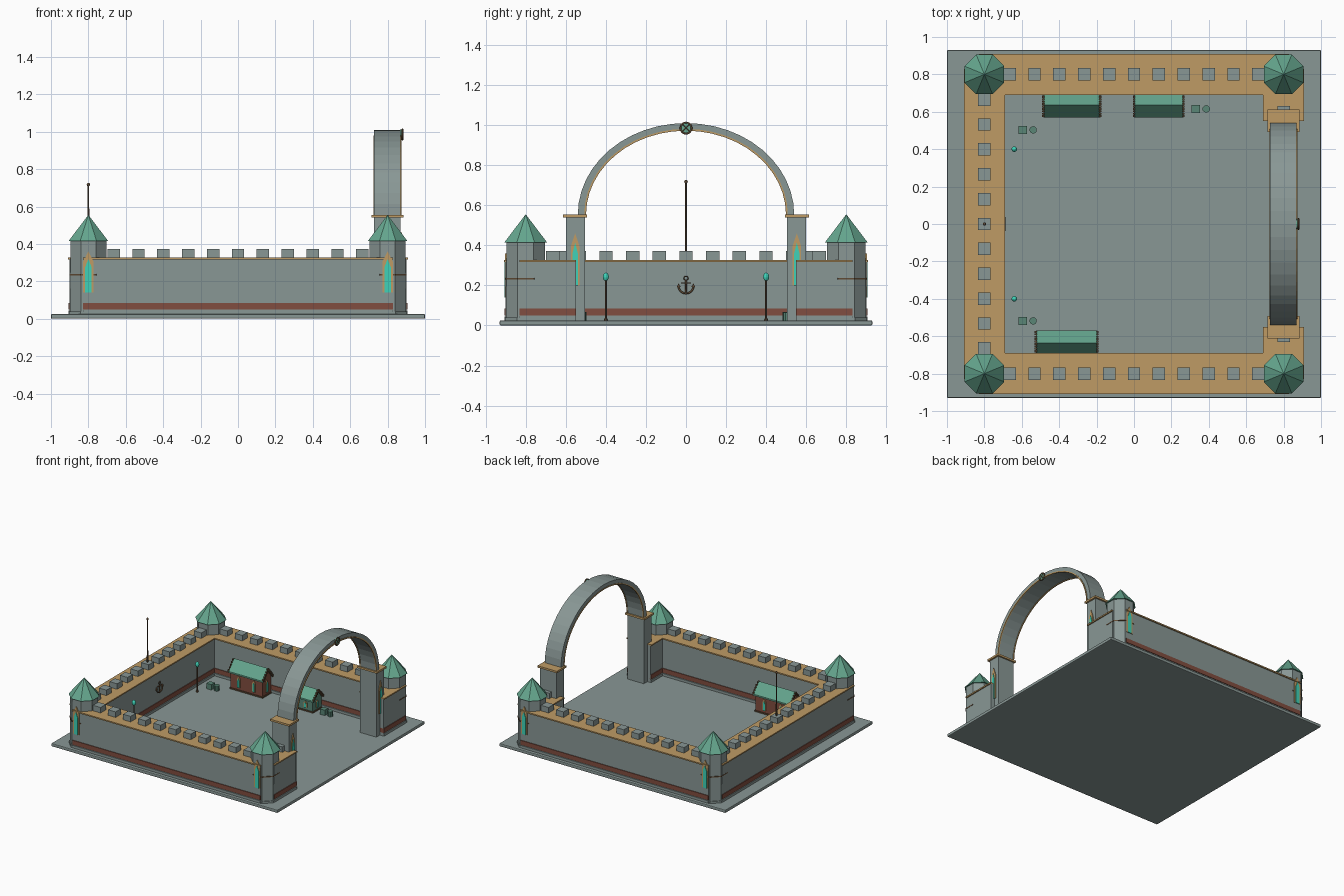
import bpy, bmesh
from math import pi, cos, sin

if "Cube" in bpy.data.objects:
    bpy.data.objects.remove(bpy.data.objects["Cube"])


def material(name, c):
    m = bpy.data.materials.new(name)
    m.diffuse_color = (*c, 1)
    m.use_nodes = True
    m.node_tree.nodes["Principled BSDF"].inputs["Base Color"].default_value = m.diffuse_color
    return m


STONE = material("stone", (0.25, 0.31, 0.30))
TAN = material("sandstone", (0.52, 0.33, 0.13))
RUST = material("rust", (0.22, 0.075, 0.05))
ROOF = material("copper_roof", (0.13, 0.38, 0.27))
GREEN = material("green_paint", (0.10, 0.24, 0.18))
GLOW = material("teal_glow", (0.05, 0.65, 0.48))
BROWN = material("bronze", (0.12, 0.07, 0.035))


def finish(name, bm, mat):
    bmesh.ops.recalc_face_normals(bm, faces=bm.faces[:])
    me = bpy.data.meshes.new(name)
    bm.to_mesh(me)
    bm.free()
    ob = bpy.data.objects.new(name, me)
    bpy.context.collection.objects.link(ob)
    me.materials.append(mat)
    return ob


def box(name, x0, x1, y0, y1, z0, z1, mat=STONE):
    y0, y1 = sorted((y0, y1))
    bm = bmesh.new()
    bmesh.ops.create_cube(bm, size=1)
    for v in bm.verts:
        v.co = ((x0 + x1) / 2 + v.co.x * (x1 - x0), (y0 + y1) / 2 + v.co.y * (y1 - y0),
                (z0 + z1) / 2 + v.co.z * (z1 - z0))
    return finish(name, bm, mat)


def cone(name, x, y, z0, z1, r0, r1, n, mat=STONE, turn=0):
    bm = bmesh.new()
    bmesh.ops.create_cone(bm, cap_ends=True, segments=n, radius1=r0, radius2=r1, depth=z1 - z0)
    ob = finish(name, bm, mat)
    ob.location = (x, y, (z0 + z1) / 2)
    ob.rotation_euler.z = turn
    return ob


def prism(name, pts, x0, x1, mat):
    """Extrude a (y, z) outline along x."""
    bm = bmesh.new()
    f = bm.faces.new([bm.verts.new((x0, y, z)) for y, z in pts])
    r = bmesh.ops.extrude_face_region(bm, geom=[f])
    for v in r["geom"]:
        if isinstance(v, bmesh.types.BMVert):
            v.co.x = x1
    return finish(name, bm, mat)


def ball(name, loc, r, stretch, mat):
    bm = bmesh.new()
    bmesh.ops.create_uvsphere(bm, u_segments=12, v_segments=8, radius=r)
    ob = finish(name, bm, mat)
    ob.location, ob.scale = loc, (1, 1, stretch)
    return ob


def tube(name, pts, r, mat, cyclic=False):
    cu = bpy.data.curves.new(name, 'CURVE')
    cu.dimensions, cu.bevel_depth, cu.bevel_resolution = '3D', r, 1
    cu.use_fill_caps = True
    s = cu.splines.new('POLY')
    s.points.add(len(pts) - 1)
    for p, q in zip(s.points, pts):
        p.co = (*q, 1)
    s.use_cyclic_u = cyclic
    cu.materials.append(mat)
    ob = bpy.data.objects.new(name, cu)
    bpy.context.collection.objects.link(ob)
    return ob


def window(name, loc, turn, w, h):
    """Pointed frame with a glowing pane, facing +x before turning."""
    for part, a, b, x, mat in (("frame", w, h, 0.006, TAN), ("pane", w * 0.6, h * 0.82, 0.010, GLOW)):
        ob = prism(name + "_" + part, [(-a, 0), (a, 0), (a, b * 0.75), (0, b), (-a, b * 0.75)], -0.004, x, mat)
        ob.location, ob.rotation_euler.z = loc, turn


def wall(name, x0, x1, y0, y1, ox, oy):
    """Wall body with plinth, painted band and walkway; ox, oy set the overhang."""
    y0, y1 = sorted((y0, y1))
    for part, e, z0, z1, mat in (("body", 0, 0.02, 0.32, STONE), ("plinth", 0.006, 0.02, 0.045, STONE),
                                 ("band", 0.005, 0.05, 0.085, RUST), ("walkway", 0.009, 0.318, 0.328, TAN)):
        box(name + "_" + part, x0 - e * ox, x1 + e * ox, y0 - e * oy, y1 + e * oy, z0, z1, mat)


def merlon(x, y):
    box("merlon", x - 0.033, x + 0.033, y - 0.033, y + 0.033, 0.325, 0.372)


# ground slab
slab = box("ground_slab", -1, 1, -0.93, 0.93, 0, 0.025)
bev = slab.modifiers.new("edge", 'BEVEL')
bev.width, bev.segments = 0.006, 2

# walls and battlements
wall("west_wall", -0.9, -0.7, -0.83, 0.83, 1, 0)
for s in (-1, 1):
    wall("side_wall", -0.83, 0.83, s * 0.7, s * 0.9, 0, 1)
    wall("gate_wall", 0.7, 0.9, s * 0.55, s * 0.83, 1, 0)
    merlon(0.8, s * 0.598)
for k in range(-5, 6):
    merlon(-0.8, k * 0.133)
    for s in (-1, 1):
        merlon(k * 0.133, s * 0.8)

# corner towers
for sx in (-1, 1):
    for sy in (-1, 1):
        x, y = sx * 0.8, sy * 0.8
        cone("tower", x, y, 0.02, 0.42, 0.106, 0.104, 8, STONE, pi / 8)
        cone("tower_base", x, y, 0.02, 0.04, 0.113, 0.113, 8, STONE, pi / 8)
        cone("tower_ring", x, y, 0.23, 0.238, 0.110, 0.110, 8, BROWN, pi / 8)
        cone("tower_roof", x, y, 0.415, 0.555, 0.115, 0, 8, ROOF, pi / 8)
        window("tower_window", (x, y + sy * 0.097, 0.14), sy * pi / 2, 0.028, 0.22)


# gate arch
def arch(name, a0, b0, a1, b1, x0, x1, mat, n=24):
    outer = [(a0 * cos(pi * i / n), 0.553 + b0 * sin(pi * i / n)) for i in range(n + 1)]
    inner = [(a1 * cos(pi * i / n), 0.553 + b1 * sin(pi * i / n)) for i in range(n, -1, -1)]
    prism(name, outer + inner, x0, x1, mat)


arch("gate_arch", 0.54, 0.457, 0.503, 0.423, 0.727, 0.87, STONE)
for x in (0.724, 0.866):
    arch("arch_trim", 0.508, 0.428, 0.499, 0.419, x, x + 0.009, TAN)
for s in (-1, 1):
    box("gate_pillar", 0.727, 0.87, s * 0.505, s * 0.6, 0.02, 0.545)
    box("pillar_cap", 0.713, 0.884, s * 0.493, s * 0.613, 0.54, 0.555, TAN)
    window("pillar_window", (0.87, s * 0.553, 0.2), 0, 0.022, 0.26)

# medallion on the arch crown
disc = cone("medallion", 0.874, 0, 0, 0.014, 0.027, 0.027, 16, ROOF)
disc.location = (0.874, 0, 0.985)
disc.rotation_euler.y = pi / 2
tube("medallion_rim", [(0.879, 0.028 * cos(i * pi / 8), 0.985 + 0.028 * sin(i * pi / 8)) for i in range(16)],
     0.005, BROWN, True)
for s in (-1, 1):
    tube("medallion_spoke", [(0.882, -0.02, 0.985 - s * 0.02), (0.882, 0.02, 0.985 + s * 0.02)], 0.003, BROWN)


# houses against the inner walls
def house(x0, x1, s, eave, ridge, mat):
    yb, yf, ym = s * 0.69, s * 0.582, s * 0.635
    prism("house_walls", [(yb, 0.02), (yf, 0.02), (yf, eave), (ym, ridge - 0.008), (yb, eave)],
          x0 + 0.012, x1 - 0.012, mat)
    lo, hi = s * 0.570, s * 0.697
    prism("house_roof", [(lo, eave - 0.012), (ym, ridge - 0.012), (hi, eave - 0.012),
                         (hi, eave), (ym, ridge), (lo, eave)], x0, x1, ROOF)
    for x in (x0, x1):
        for end in (lo, hi):
            for i in range(5):
                t = (i + 0.5) / 5
                y, z = ym + (end - ym) * t, ridge + (eave - ridge) * t
                box("gable_stud", x - 0.006, x + 0.006, y - 0.005, y + 0.005, z - 0.014, z + 0.005, BROWN)
    box("house_footing", x0 + 0.006, x1 - 0.006, yb, s * 0.577, 0.02, 0.035, BROWN)
    for t in (0.28, 0.72):
        window("house_window", (x0 + (x1 - x0) * t, yf, 0.055), -s * pi / 2, 0.014, eave - 0.075)
    window("gable_window", (x1 - 0.012, ym, 0.055), 0, 0.013, eave - 0.07)


house(-0.485, -0.18, 1, 0.165, 0.245, RUST)
house(0.0, 0.265, 1, 0.125, 0.195, GREEN)
house(-0.525, -0.195, -1, 0.165, 0.245, RUST)

# crates and barrels
for x, y in ((-0.595, 0.503), (0.33, 0.615), (-0.595, -0.518)):
    box("crate", x - 0.022, x + 0.022, y - 0.022, y + 0.022, 0.02, 0.068, GREEN)
    cone("barrel", x + 0.056, y, 0.02, 0.065, 0.02, 0.02, 10, GREEN)

# lamp posts
for s in (-1, 1):
    cone("lamp_post", -0.64, s * 0.4, 0.02, 0.225, 0.005, 0.005, 8, BROWN)
    cone("lamp_foot", -0.64, s * 0.4, 0.02, 0.035, 0.012, 0.008, 8, BROWN)
    ball("lamp_bulb", (-0.64, s * 0.4, 0.243), 0.015, 1.4, GLOW)

# flagpole
cone("flagpole", -0.8, 0, 0.36, 0.715, 0.006, 0.004, 8, BROWN)
ball("flagpole_finial", (-0.8, 0, 0.717), 0.009, 1, BROWN)

# anchor relief on the west wall
ax = -0.693
tube("anchor_shank", [(ax, 0, 0.162), (ax, 0, 0.225)], 0.005, BROWN)
tube("anchor_stock", [(ax, -0.025, 0.212), (ax, 0.025, 0.212)], 0.004, BROWN)
tube("anchor_ring", [(ax, 0.01 * cos(i * pi / 6), 0.235 + 0.01 * sin(i * pi / 6)) for i in range(12)],
     0.003, BROWN, True)
tube("anchor_arms", [(ax, 0.038 * cos(pi + i * pi / 10), 0.198 + 0.038 * sin(pi + i * pi / 10)) for i in range(11)],
     0.005, BROWN)
for s in (-1, 1):
    prism("anchor_fluke", [(s * 0.026, 0.192), (s * 0.046, 0.192), (s * 0.038, 0.21)], ax - 0.004, ax + 0.004, BROWN)
